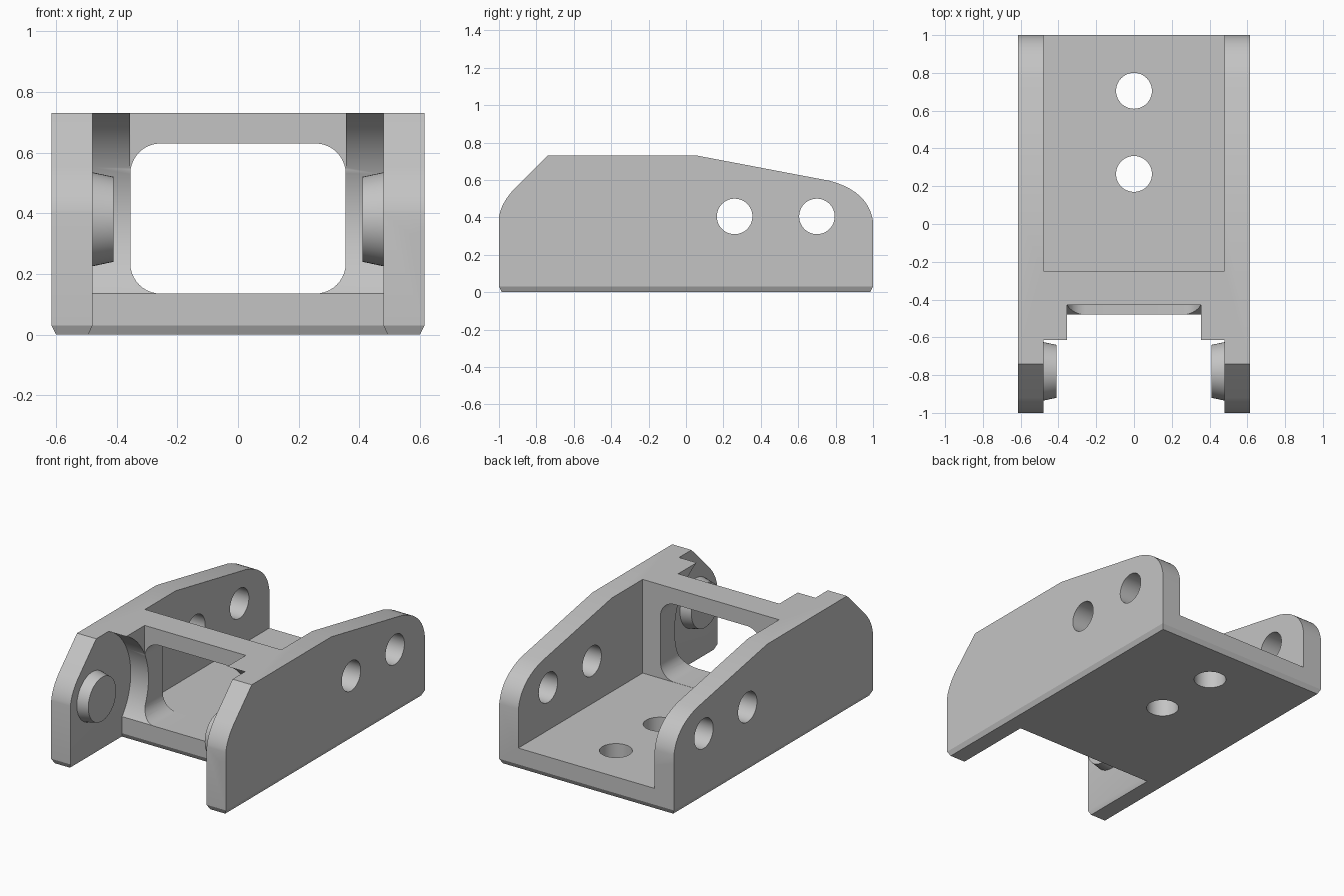
import bpy, bmesh, math
from mathutils import Vector

cube = bpy.data.objects.get("Cube")
if cube:
    bpy.data.objects.remove(cube, do_unlink=True)

grey = bpy.data.materials.new("plain grey")
grey.use_nodes = True
GREY = (0.55, 0.55, 0.55, 1)
grey.diffuse_color = GREY
grey.node_tree.nodes["Principled BSDF"].inputs["Base Color"].default_value = GREY


def loft(name, loops):
    """Closed solid through matching point loops."""
    bm = bmesh.new()
    rings = [[bm.verts.new(p) for p in loop] for loop in loops]
    n = len(rings[0])
    for a, b in zip(rings, rings[1:]):
        for i in range(n):
            j = (i + 1) % n
            bm.faces.new((a[i], a[j], b[j], b[i]))
    bm.faces.new(rings[0])
    bm.faces.new(rings[-1])
    bmesh.ops.recalc_face_normals(bm, faces=bm.faces)
    mesh = bpy.data.meshes.new(name)
    bm.to_mesh(mesh)
    bm.free()
    mesh.materials.append(grey)
    obj = bpy.data.objects.new(name, mesh)
    bpy.context.collection.objects.link(obj)
    return obj


def prism(name, axis, outline, lo, hi):
    """Outline extruded along an axis; the outline keeps x, y, z order."""
    def place(p, t):
        co = list(p)
        co.insert("xyz".index(axis), t)
        return co
    return loft(name, [[place(p, t) for p in outline] for t in (lo, hi)])


def box(name, x, y, z):
    return prism(name, "z", [(x[0], y[0]), (x[1], y[0]), (x[1], y[1]), (x[0], y[1])], *z)


def circle(u, v, r, n=48):
    return [(u + r * math.cos(math.tau * i / n), v + r * math.sin(math.tau * i / n))
            for i in range(n)]


def curve(a, ctrl, b, n=10):
    a, c, b = Vector(a), Vector(ctrl), Vector(b)
    return [tuple(a.lerp(c, i / n).lerp(c.lerp(b, i / n), i / n)) for i in range(n + 1)]


def combine(target, tool, operation="DIFFERENCE"):
    mod = target.modifiers.new("cut", "BOOLEAN")
    mod.operation, mod.solver, mod.object = operation, "EXACT", tool
    bpy.ops.object.select_all(action="DESELECT")
    bpy.context.view_layer.objects.active = target
    target.select_set(True)
    bpy.ops.object.modifier_apply(modifier=mod.name)
    bpy.data.objects.remove(tool, do_unlink=True)


def smooth(obj):
    bpy.ops.object.select_all(action="DESELECT")
    bpy.context.view_layer.objects.active = obj
    obj.select_set(True)
    bpy.ops.object.shade_smooth_by_angle(angle=math.radians(25))


# U-shaped body with a chamfered bottom edge
def footprint(outer, end, inner, notch, z):
    half = [(outer, end), (outer, -end), (inner, -end), (inner, notch)]
    pts = half + [(-x, y) for x, y in reversed(half)]
    return [(x, y, z) for x, y in pts]


body = loft("bracket_body", [footprint(0.6, 0.985, 0.493, -0.465, 0),
                             footprint(0.615, 1, 0.48, -0.48, 0.03),
                             footprint(0.615, 1, 0.48, -0.48, 0.9)])

# Shoulder blocks beside the front opening
for s in (-1, 1):
    xs = sorted((s * 0.3, s * 0.55))
    combine(body, box("shoulder", xs, (-0.62, -0.35), (0.4, 0.85)), "UNION")

# Side silhouette
silhouette = ([(-1.1, -0.1), (-1.1, 0)] and [(-1.0, -0.1)]
              + curve((-1.0, 0.4), (-0.99, 0.475), (-0.92, 0.55))
              + [(-0.74, 0.73), (0.06, 0.73)]
              + curve((0.77, 0.595), (0.975, 0.54), (1.0, 0.38)) + [(1.0, -0.1)])
combine(body, prism("silhouette", "x", silhouette, -0.8, 0.8), "INTERSECT")

# Rear tray and front recess
combine(body, box("tray", (-0.48, 0.48), (-0.25, 1.2), (0.134, 1)))
combine(body, box("recess", (-0.356, 0.356), (-1.2, -0.43), (0.4, 1)))

# Rounded window through the crosswall
window = []
for cx, cz, start in ((0.255, 0.53, 0), (-0.255, 0.53, 90), (-0.255, 0.235, 180), (0.255, 0.235, 270)):
    for i in range(11):
        a = math.radians(start + 9 * i)
        window.append((cx + 0.1 * math.cos(a), cz + 0.1 * math.sin(a)))
combine(body, prism("window", "y", window, -1.2, -0.2))

# Round clearance around the pivot pins
combine(body, prism("clearance", "x", circle(-0.78, 0.38, 0.387, 96), -0.4799, 0.4799))

# Bolt holes through the floor and both sides
for y in (0.265, 0.705):
    combine(body, prism("floor_hole", "z", circle(0, y, 0.095), -0.2, 0.3))
for y in (0.26, 0.7):
    combine(body, prism("side_hole", "x", circle(y, 0.405, 0.095), -0.8, 0.8))
smooth(body)

# Tapered pivot pins on the inner faces
for side, s in (("left", 1), ("right", -1)):
    rings = [[(s * x, y, z) for y, z in circle(-0.78, 0.38, r)]
             for x, r in ((0.485, 0.156), (0.41, 0.14))]
    smooth(loft(side + "_pivot_pin", rings))
